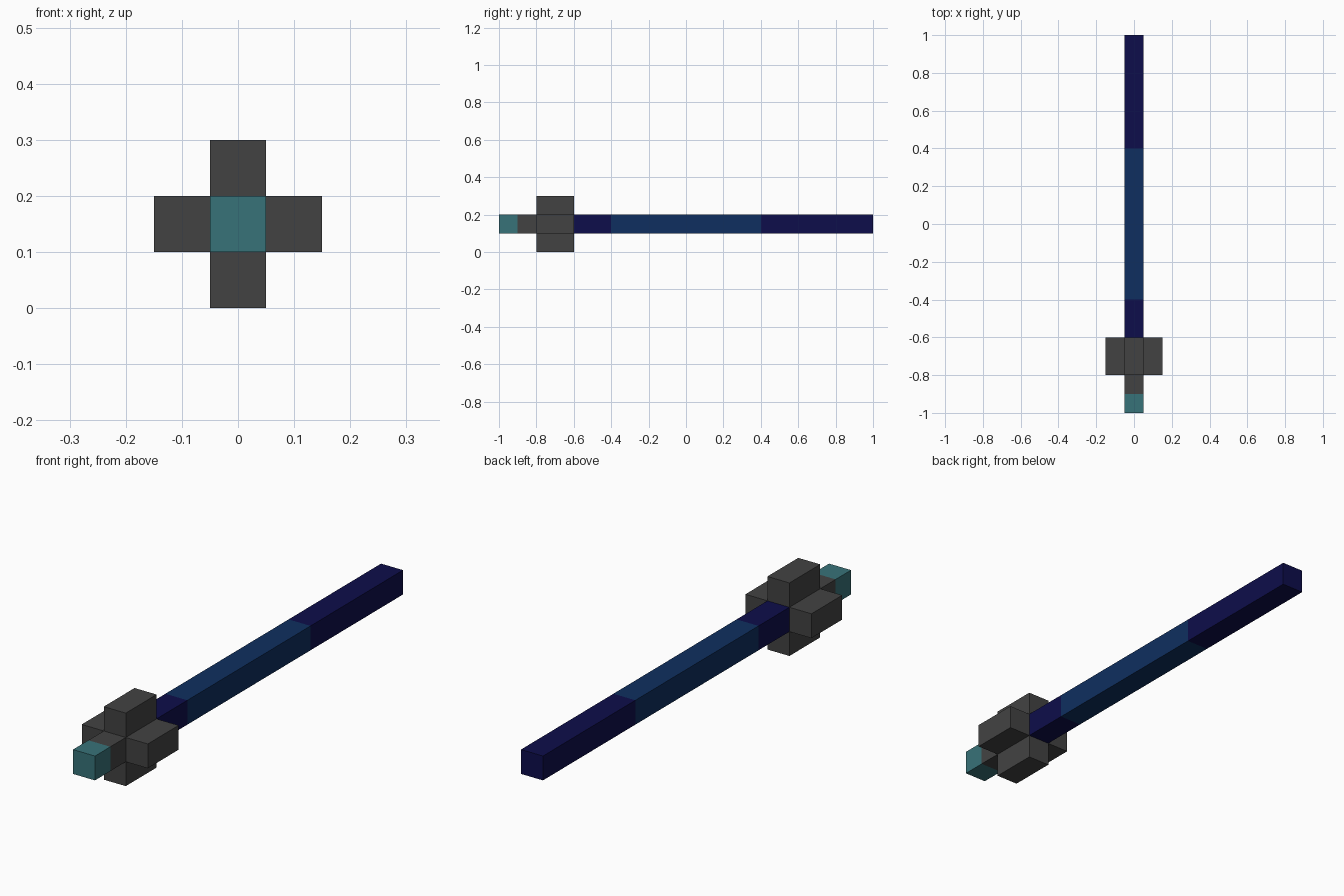
import bpy
import bmesh
from mathutils import Matrix, Vector

cube = bpy.data.objects.get("Cube")
if cube:
    bpy.data.objects.remove(cube, do_unlink=True)


def material(name, rgb):
    m = bpy.data.materials.new(name)
    m.use_nodes = True
    m.diffuse_color = (*rgb, 1)
    m.node_tree.nodes["Principled BSDF"].inputs["Base Color"].default_value = (*rgb, 1)
    return m


NAVY = material("dark navy", (0.004, 0.004, 0.07))
BLUE = material("deep blue", (0.0045, 0.028, 0.115))
GREY = material("dark grey", (0.055, 0.055, 0.055))
TEAL = material("teal", (0.039, 0.17, 0.19))

W = 0.1     # thickness of every bar
MID = 0.15  # height of the shaft axis


def bar(name, y0, y1, mat, dx=0.0, dz=0.0):
    """Square bar along y, offset from the shaft axis by dx and dz."""
    bm = bmesh.new()
    bmesh.ops.create_cube(bm, size=1, matrix=Matrix.Diagonal((W, y1 - y0, W, 1)))
    mesh = bpy.data.meshes.new(name)
    bm.to_mesh(mesh)
    bm.free()
    mesh.materials.append(mat)
    obj = bpy.data.objects.new(name, mesh)
    obj.location = Vector((dx, (y0 + y1) / 2, MID + dz))
    bpy.context.collection.objects.link(obj)
    return obj


# Shaft, from the butt end to the tip
bar("shaft_rear", 0.4, 1.0, NAVY)
bar("shaft_grip", -0.4, 0.4, BLUE)
bar("shaft_front", -0.6, -0.4, NAVY)
bar("head_core", -0.8, -0.6, GREY)
bar("head_neck", -0.9, -0.8, GREY)
bar("tip", -1.0, -0.9, TEAL)

# Four blocks around the head core
for side, dx, dz in (("left", W, 0), ("right", -W, 0), ("top", 0, W), ("bottom", 0, -W)):
    bar("head_block_" + side, -0.8, -0.6, GREY, dx, dz)
